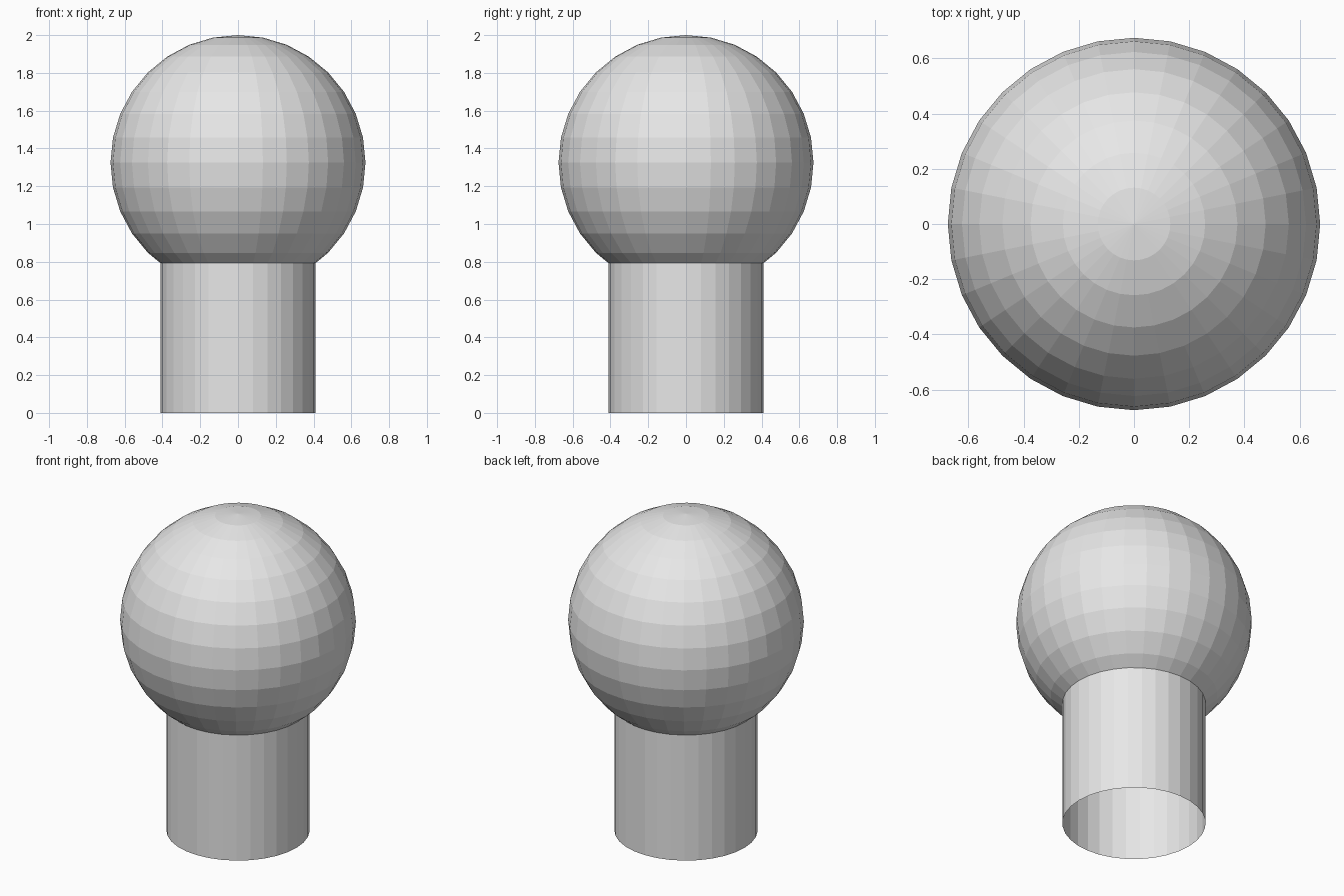
import bpy

cube = bpy.data.objects.get("Cube")
if cube:
    bpy.data.objects.remove(cube, do_unlink=True)

SIDES = 32
BALL_RADIUS = 0.675
BALL_Z = 2 - BALL_RADIUS
STEM_RADIUS = 0.41
STEM_TOP = 0.82  # ends just inside the ball

# Single plain grey
grey = bpy.data.materials.new("light grey")
grey.use_nodes = True
colour = (0.8, 0.8, 0.8, 1)
grey.diffuse_color = colour
for node in grey.node_tree.nodes:
    if node.type == 'BSDF_PRINCIPLED':
        node.inputs["Base Color"].default_value = colour


def finish(name):
    part = bpy.context.object
    part.name = part.data.name = name
    part.data.materials.append(grey)
    bpy.ops.object.shade_flat()
    return part


# Faceted ball
bpy.ops.mesh.primitive_uv_sphere_add(
    segments=SIDES, ring_count=SIDES // 2, radius=BALL_RADIUS,
    location=(0, 0, BALL_Z))
finish("ball")

# Open-ended tubular stem
bpy.ops.mesh.primitive_cylinder_add(
    vertices=SIDES, radius=STEM_RADIUS, depth=STEM_TOP,
    end_fill_type='NOTHING', location=(0, 0, STEM_TOP / 2))
finish("stem")
